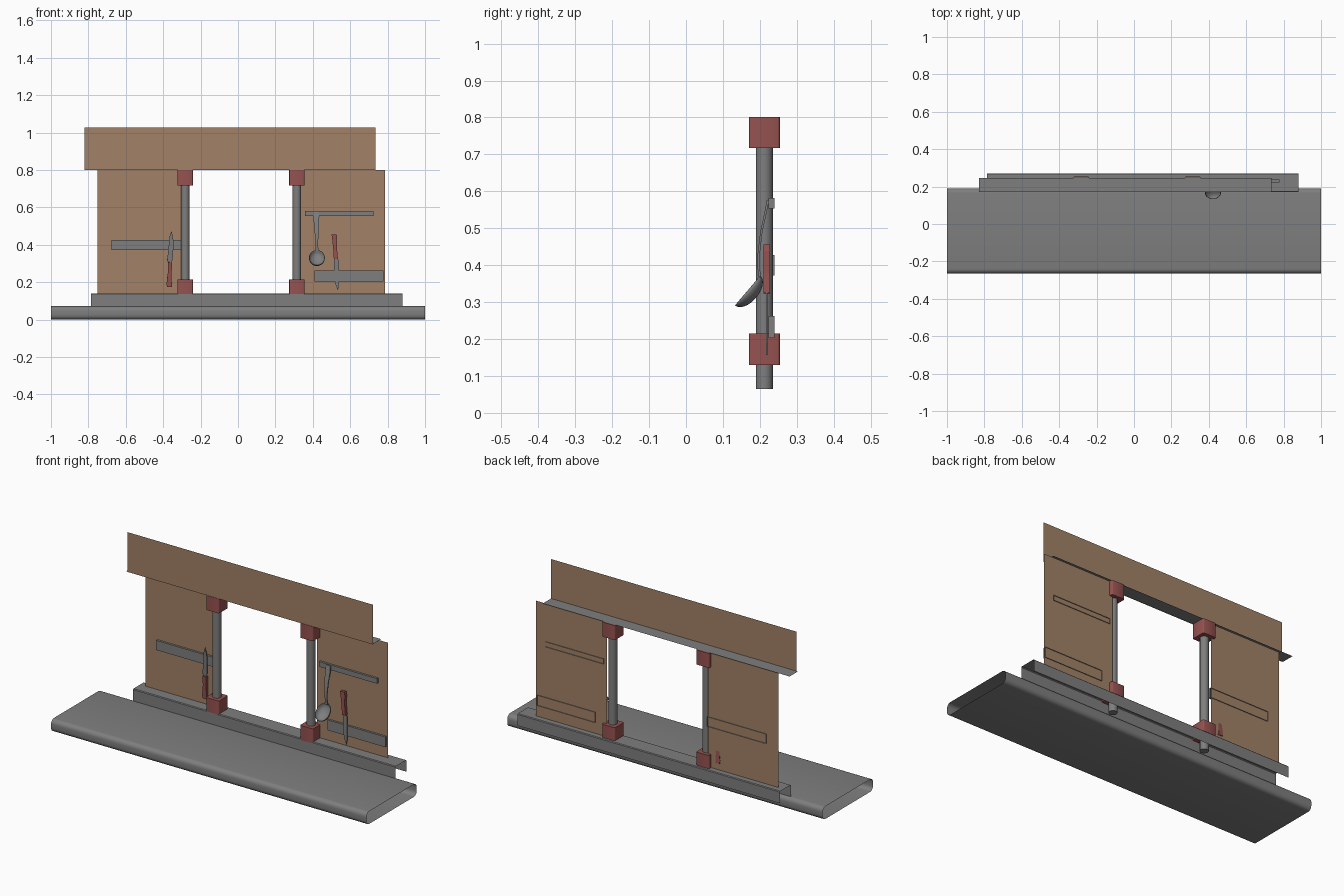
import bpy, bmesh, math
from mathutils import Vector, Matrix

if "Cube" in bpy.data.objects:
    bpy.data.objects.remove(bpy.data.objects["Cube"])


def material(name, rgb):
    m = bpy.data.materials.new(name)
    m.diffuse_color = (*rgb, 1)
    m.use_nodes = True
    m.node_tree.nodes["Principled BSDF"].inputs["Base Color"].default_value = m.diffuse_color
    return m


GREY = material("metal_grey", (0.21, 0.21, 0.21))
WOOD = material("wood_brown", (0.36, 0.22, 0.135))
RED = material("dull_red", (0.30, 0.085, 0.08))


def finish(name, bm, mat, smooth=None):
    me = bpy.data.meshes.new(name)
    bm.to_mesh(me)
    bm.free()
    me.materials.append(mat)
    ob = bpy.data.objects.new(name, me)
    bpy.context.collection.objects.link(ob)
    if smooth:
        bpy.ops.object.select_all(action='DESELECT')
        ob.select_set(True)
        bpy.context.view_layer.objects.active = ob
        bpy.ops.object.shade_smooth_by_angle(angle=math.radians(smooth))
    return ob


def sheet(name, corners, mat):
    bm = bmesh.new()
    bm.faces.new([bm.verts.new(c) for c in corners])
    return finish(name, bm, mat)


def rounded_rect(u0, u1, v0, v1, r, seg=4):
    pts = []
    for cu, cv, a0 in ((u1 - r, v1 - r, 0), (u0 + r, v1 - r, 90),
                       (u0 + r, v0 + r, 180), (u1 - r, v0 + r, 270)):
        for i in range(seg + 1):
            a = math.radians(a0 + 90 * i / seg)
            pts.append((cu + r * math.cos(a), cv + r * math.sin(a)))
    return pts


def extrude(name, prof, a, b, axis, mat, closed=True, caps=True, smooth=None):
    """Sweep a 2D profile along x (yz profile), y (xz) or z (xy)."""
    put = {'x': lambda u, v, t: (t, u, v), 'y': lambda u, v, t: (u, t, v),
           'z': lambda u, v, t: (u, v, t)}[axis]
    bm = bmesh.new()
    A = [bm.verts.new(put(u, v, a)) for u, v in prof]
    B = [bm.verts.new(put(u, v, b)) for u, v in prof]
    n = len(prof)
    for i in range(n if closed else n - 1):
        j = (i + 1) % n
        f = bm.faces.new((A[i], A[j], B[j], B[i]))
        if axis == 'y':
            f.normal_flip()
    if caps:
        bm.faces.new(A)
        bm.faces.new(B)
        bmesh.ops.recalc_face_normals(bm, faces=bm.faces)
    return finish(name, bm, mat, smooth)


# counter: open-ended rounded tube
extrude("counter", rounded_rect(-0.265, 0.19, 0.0, 0.072, 0.025, 5), -1, 1, 'x',
        GREY, caps=False, smooth=60)

# sill: upside-down channel
extrude("sill", [(0.27, 0.072), (0.27, 0.136), (0.266, 0.14), (0.174, 0.14),
                 (0.17, 0.136), (0.17, 0.07)], -0.785, 0.88, 'x', GREY,
        closed=False, caps=False, smooth=30)

# header board and the flat plate behind its lower edge
sheet("header", [(-0.822, 0.172, 0.8), (0.735, 0.172, 0.8),
                 (0.735, 0.172, 1.028), (-0.822, 0.172, 1.028)], WOOD)
sheet("top_plate", [(-0.83, 0.172, 0.802), (0.735, 0.172, 0.802),
                    (0.735, 0.247, 0.802), (-0.83, 0.247, 0.802)], GREY)

# side panels
for side, x0, x1 in (("left", -0.75, -0.305), ("right", 0.338, 0.787)):
    sheet(side + "_panel", [(x0, 0.235, 0.14), (x1, 0.235, 0.14),
                            (x1, 0.235, 0.8), (x0, 0.235, 0.8)], WOOD)

# posts with square collars
for side, x in (("left", -0.282), ("right", 0.315)):
    circle = [(x + 0.023 * math.cos(i * math.tau / 24),
               0.212 + 0.023 * math.sin(i * math.tau / 24)) for i in range(24)]
    extrude(side + "_post", circle, 0.065, 0.8, 'z', GREY, smooth=40)
    for where, z0, z1 in (("lower", 0.13, 0.215), ("upper", 0.717, 0.801)):
        extrude(f"{side}_{where}_collar",
                rounded_rect(x - 0.041, x + 0.041, 0.17, 0.254, 0.006, 2),
                z0, z1, 'z', RED, smooth=50)

# utensil strips: shallow boxes, open at the back
for name, x0, x1, z0, z1 in (("left_strip", -0.675, -0.30, 0.372, 0.427),
                             ("upper_right_strip", 0.357, 0.725, 0.553, 0.582),
                             ("lower_right_strip", 0.41, 0.778, 0.203, 0.262)):
    bm = bmesh.new()
    bmesh.ops.create_cube(bm, size=1)
    bmesh.ops.transform(bm, verts=bm.verts, matrix=Matrix.Translation(
        ((x0 + x1) / 2, 0.231, (z0 + z1) / 2)) @ Matrix.Diagonal(
        (x1 - x0, 0.016, z1 - z0, 1)))
    bm.normal_update()
    bmesh.ops.delete(bm, geom=[f for f in bm.faces if f.normal.y > 0.5],
                     context='FACES_ONLY')
    finish(name, bm, GREY)

# knives: local handle below zero, blade above zero
HANDLE = [(-0.011, 0.004), (-0.010, -0.05), (-0.015, -0.11), (-0.013, -0.128),
          (0.014, -0.128), (0.012, -0.10), (0.010, -0.04), (0.011, 0.004)]
BLADE = [(-0.010, 0.0), (0.010, 0.0), (0.014, 0.05), (0.015, 0.10),
         (0.011, 0.14), (0.001, 0.172), (-0.008, 0.14), (-0.010, 0.10),
         (-0.016, 0.015)]


def knife(name, loc, roll, tilt):
    m = (Matrix.Translation(loc) @ Matrix.Rotation(math.radians(tilt), 4, 'X')
         @ Matrix.Rotation(math.radians(roll), 4, 'Y'))
    for part, prof, t, mat in (("handle", HANDLE, 0.009, RED),
                               ("blade", BLADE, 0.002, GREY)):
        ob = extrude(f"{name}_{part}", prof, -t, t, 'y', mat)
        ob.data.transform(m)


knife("right_knife", (0.523, 0.219, 0.328), 176, 0)
knife("left_knife", (-0.363, 0.222, 0.303), 2, 4)

# ladle handle: tapered strip following a curved path (y, z, half width)
bm = bmesh.new()
rings = []
for y, z, w in ((0.222, 0.577, 0.014), (0.217, 0.55, 0.016), (0.204, 0.49, 0.012),
                (0.197, 0.43, 0.008), (0.197, 0.39, 0.007), (0.201, 0.362, 0.009)):
    cx = 0.418 + (0.577 - z) * 0.02
    rings.append([bm.verts.new((cx + sx * w, y + dy, z)) for sx, dy in
                  ((-1, -0.003), (1, -0.003), (1, 0.003), (-1, 0.003))])
for a, b in zip(rings, rings[1:]):
    for i in range(4):
        j = (i + 1) % 4
        bm.faces.new((a[i], a[j], b[j], b[i]))
bm.faces.new(rings[0])
bm.faces.new(rings[-1])
bmesh.ops.recalc_face_normals(bm, faces=bm.faces)
finish("ladle_handle", bm, GREY, 40)

# ladle bowl: flattened half sphere with a thin wall, opening forward and up
bm = bmesh.new()
bmesh.ops.create_uvsphere(bm, u_segments=20, v_segments=12, radius=1)
bmesh.ops.delete(bm, geom=[v for v in bm.verts if v.co.z > 0.01], context='VERTS')
along = Vector((0, 0.068, 0.080)).normalized()
opening = Vector((0, -along.z, along.y))
rot = Matrix((Vector((1, 0, 0)), along, opening)).transposed()
if rot.determinant() < 0:
    rot.col[0] = -rot.col[0]
bmesh.ops.transform(bm, verts=bm.verts, matrix=Matrix.Translation((0.422, 0.167, 0.331))
                    @ rot.to_4x4() @ Matrix.Diagonal((0.043, 0.053, 0.030, 1)))
bowl = finish("ladle_bowl", bm, GREY, 60)
wall = bowl.modifiers.new("wall", 'SOLIDIFY')
wall.thickness = 0.002
